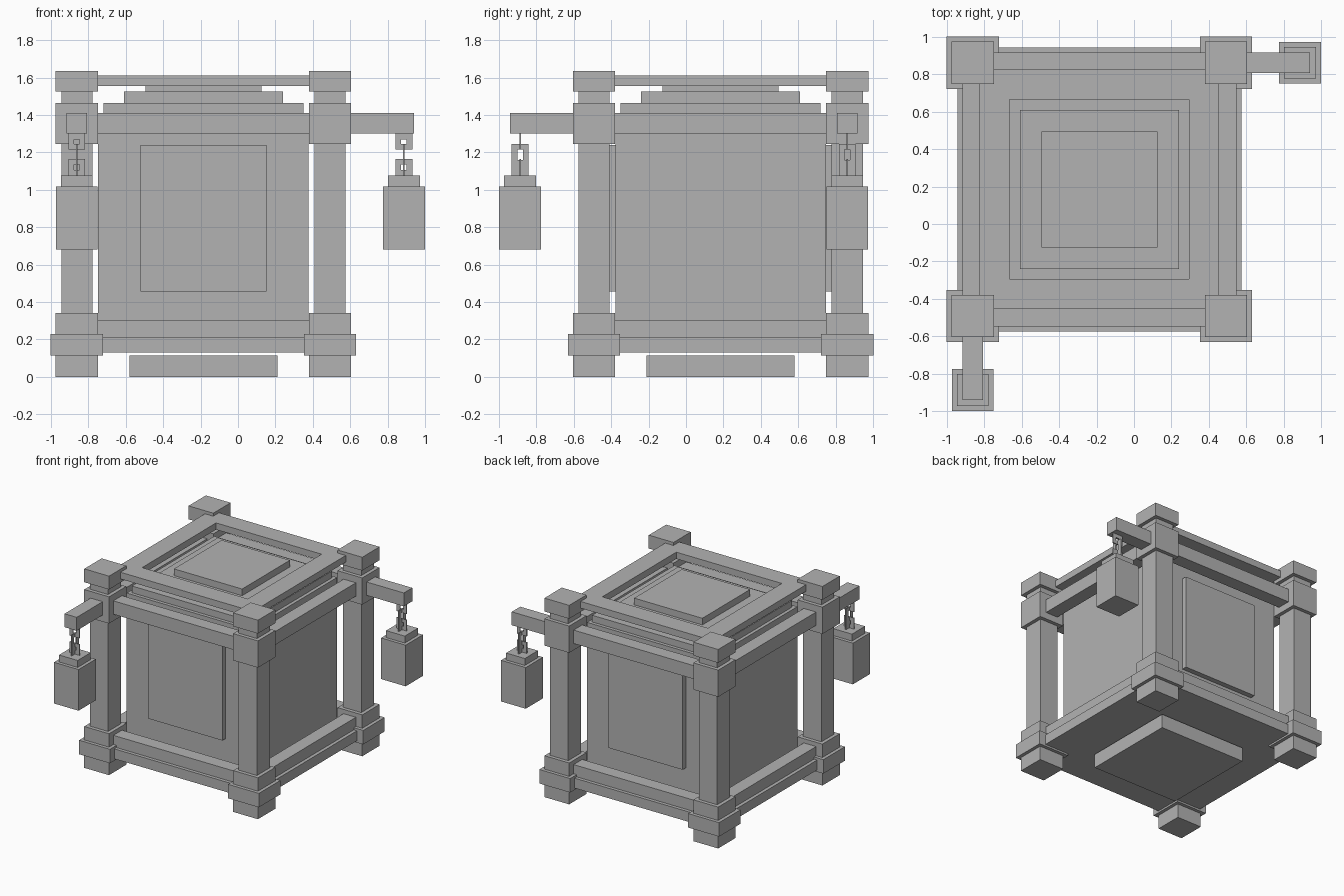
import bpy, bmesh

if "Cube" in bpy.data.objects:
    bpy.data.objects.remove(bpy.data.objects["Cube"])

CX, CY = -0.185, 0.185      # centre of the cage
P = 0.677                   # post distance from that centre

stone = bpy.data.materials.new("plain_grey")
stone.diffuse_color = (0.45, 0.45, 0.45, 1)
stone.use_nodes = True
stone.node_tree.nodes["Principled BSDF"].inputs["Base Color"].default_value = stone.diffuse_color


def build(name, boxes):
    """One object from boxes given as (x0, x1, y0, y1, z0, z1)."""
    bm = bmesh.new()
    for x0, x1, y0, y1, z0, z1 in boxes:
        verts = bmesh.ops.create_cube(bm, size=1)["verts"]
        for v in verts:
            v.co = (x1 if v.co.x > 0 else x0,
                    y1 if v.co.y > 0 else y0,
                    z1 if v.co.z > 0 else z0)
    mesh = bpy.data.meshes.new(name)
    bm.to_mesh(mesh)
    bm.free()
    mesh.materials.append(stone)
    obj = bpy.data.objects.new(name, mesh)
    bpy.context.collection.objects.link(obj)
    return obj


def square(x, y, half, z0, z1):
    return (x - half, x + half, y - half, y + half, z0, z1)


def frame(inner, outer, z0, z1, reach):
    """Four rails around the cage centre, each running to +-reach."""
    rails = []
    for s in (-1, 1):
        a, b = sorted((s * inner, s * outer))
        rails.append((CX - reach, CX + reach, CY + a, CY + b, z0, z1))
        rails.append((CX + a, CX + b, CY - reach, CY + reach, z0, z1))
    return rails


def ring(x, y, axis, z0, z1):
    """Flat square chain link lying in the x-z or y-z plane."""
    w, bar, t = 0.045, 0.03, 0.004
    spans = [(-w, -w + bar, z0, z1), (w - bar, w, z0, z1),
             (-w + bar, w - bar, z0, z0 + bar), (-w + bar, w - bar, z1 - bar, z1)]
    if axis == "x":
        return [(x + a, x + b, y - t, y + t, c, d) for a, b, c, d in spans]
    return [(x - t, x + t, y + a, y + b, c, d) for a, b, c, d in spans]


# Central chest with its foot, floor slab and stepped lid
build("body", [square(CX, CY, 0.5625, 0.21, 1.41)])
build("foot_plinth", [square(CX, CY, 0.395, 0, 0.115)])
build("floor_slab", [square(CX, CY, 0.76, 0.13, 0.212)])
for i, (half, z0, z1) in enumerate([(0.535, 1.41, 1.465), (0.425, 1.465, 1.525),
                                    (0.31, 1.525, 1.58)]):
    build(f"lid_step_{i + 1}", [square(CX, CY, half, z0, z1)])

# Raised panels on the front and back
for side, s in (("front", -1), ("back", 1)):
    y0, y1 = sorted((CY + s * 0.56, CY + s * 0.605))
    build(f"{side}_panel", [(CX - 0.337, CX + 0.337, y0, y1, 0.455, 1.24)])

# Rails between the posts
build("lower_rails", frame(0.62, 0.732, 0.212, 0.305, 0.60))
build("upper_rails", frame(0.62, 0.732, 1.30, 1.41, 0.60))
build("top_frame", frame(0.48, 0.64, 1.555, 1.61, 0.48) +
      [square(CX + sx * 0.56, CY + sy * 0.56, 0.08, 1.555, 1.61)
       for sx in (-1, 1) for sy in (-1, 1)])

# Corner posts: foot, collar, base block, shaft, head block, neck, cap
PROFILE = [(0.1125, 0, 0.115), (0.14, 0.115, 0.23), (0.1125, 0.23, 0.34),
           (0.083, 0.34, 1.245), (0.1125, 1.245, 1.465),
           (0.083, 1.465, 1.525), (0.1125, 1.525, 1.635)]
for sx, xn in ((-1, "left"), (1, "right")):
    for sy, yn in ((-1, "front"), (1, "back")):
        build(f"{yn}_{xn}_post", [square(CX + sx * P, CY + sy * P, h, z0, z1)
                                  for h, z0, z1 in PROFILE])

# Bracket arms reaching out from two of the posts
build("front_arm", [(CX - P - 0.055, CX - P + 0.055, -0.942, -0.60, 1.30, 1.41)])
build("right_arm", [(0.60, 0.942, CY + P - 0.055, CY + P + 0.055, 1.30, 1.41)])

# Hanging lanterns with crossed chain links
for side, x, y in (("front", CX - P, -0.887), ("right", 0.887, CY + P)):
    build(f"{side}_lantern", [square(x, y, 0.112, 0.68, 1.018),
                              square(x, y, 0.085, 1.018, 1.075)])
    build(f"{side}_chain", ring(x, y, "x", 1.215, 1.30) +
          ring(x, y, "y", 1.13, 1.245) + ring(x, y, "x", 1.075, 1.165) +
          ring(x, y, "y", 1.075, 1.13))
